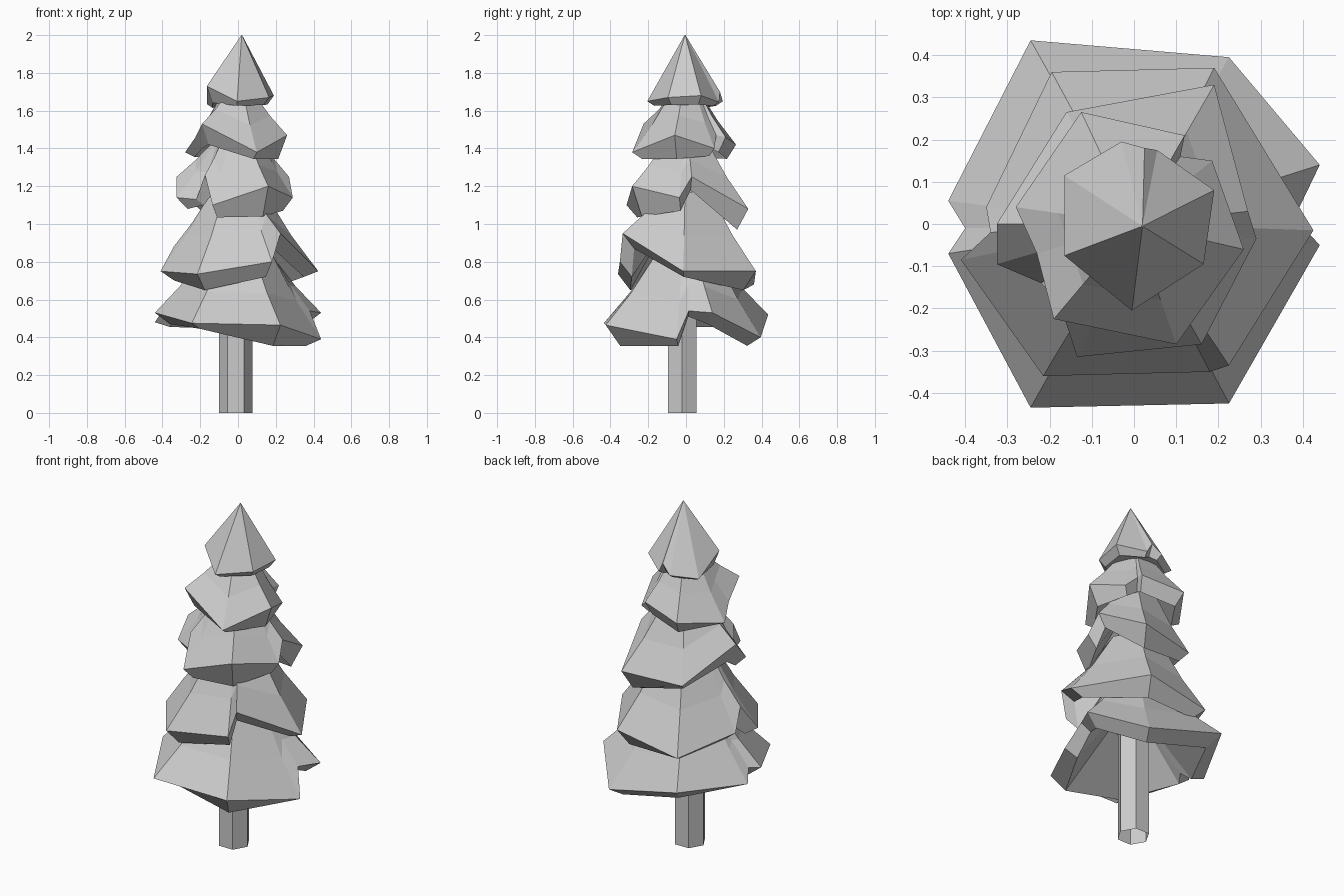
import bpy
import bmesh
import math
from mathutils import Vector

if "Cube" in bpy.data.objects:
    bpy.data.objects.remove(bpy.data.objects["Cube"])

# One plain grey for the whole tree
grey = bpy.data.materials.new("light_grey")
grey.use_nodes = True
colour = (0.6, 0.6, 0.6, 1)
grey.diffuse_color = colour
grey.node_tree.nodes["Principled BSDF"].inputs["Base Color"].default_value = colour


def loft(name, rings, capped=True):
    """Join rings of equal length with faces, optionally closing both ends."""
    bm = bmesh.new()
    rows = [[bm.verts.new(point) for point in ring] for ring in rings]
    count = len(rows[0])
    for lower, upper in zip(rows, rows[1:]):
        for i in range(count):
            j = (i + 1) % count
            bm.faces.new((lower[i], lower[j], upper[j], upper[i]))
    if capped:
        bm.faces.new(reversed(rows[0]))
        bm.faces.new(rows[-1])
    bmesh.ops.remove_doubles(bm, verts=bm.verts, dist=0.0005)
    bmesh.ops.recalc_face_normals(bm, faces=bm.faces)
    mesh = bpy.data.meshes.new(name)
    bm.to_mesh(mesh)
    bm.free()
    mesh.materials.append(grey)
    obj = bpy.data.objects.new(name, mesh)
    bpy.context.collection.objects.link(obj)


def branch_tier(name, points, floor, top, radius):
    """Skirt of drooping boughs from rim points (x, y, z, underside z)."""
    rim, neck, slope, under, hollow = [], [], [], [], []
    for x, y, z, low in points:
        p = Vector((x, y, z))
        flat = Vector((x, y, 0))
        n = flat.normalized() * radius + Vector((0, 0, top))
        s = p.lerp(n, 0.5)
        s.z = z + (top - z) * 0.45
        rim.append(p)
        neck.append(n)
        slope.append(s)
        under.append(flat * 0.82 + Vector((0, 0, low)))
        hollow.append(flat * 0.3 + Vector((0, 0, floor + (top - floor) * 0.65)))
    loft(name, [hollow, under, rim, slope, neck])


# Trunk: open hexagonal tube
def trunk_ring(z):
    angles = [math.radians(60 * i) for i in range(6)]
    return [(0.088 * math.cos(a) - 0.012, 0.088 * math.sin(a) - 0.02, z) for a in angles]


loft("trunk", [trunk_ring(0), trunk_ring(1.5)], capped=False)

# Bough tiers, each rim stepping up where one bough overlaps the next
lowest_rim = [
    (-.245, -.435, .475, .445), (.225, -.425, .465, .355), (.44, -.05, .39, .355),
    (.38, .015, .54, .51), (.44, .14, .53, .47), (.225, .395, .4, .355),
    (-.245, .435, .52, .45), (-.44, .055, .48, .455), (-.4, -.01, .54, .5),
    (-.44, -.07, .53, .47)]
branch_tier("lowest_boughs", lowest_rim, .355, .84, .18)

lower_rim = [
    (-.41, -.085, .75, .7), (-.215, -.36, .735, .65), (.18, -.35, .8, .72),
    (.225, -.335, .95, .87), (.425, -.015, .75, .72), (.19, .37, .75, .65),
    (-.195, .36, .68, .645), (-.35, .04, .75, .7), (-.34, -.02, .88, .76)]
branch_tier("lower_boughs", lower_rim, .65, 1.17, .14)

middle_rim = [
    (-.135, -.315, 1.1, 1.035), (.16, -.285, 1.2, 1.04), (.29, -.035, 1.14, 1.07),
    (.27, .03, 1.25, 1.18), (.19, .33, 1.08, .97), (-.16, .265, 1.06, 1.02),
    (-.325, 0, 1.25, 1.13), (-.325, -.095, 1.14, 1.08), (-.22, -.14, 1.13, 1.1),
    (-.175, -.19, 1.26, 1.15)]
branch_tier("middle_boughs", middle_rim, 1.03, 1.45, .12)

upper_rim = [
    (-.19, -.225, 1.53, 1.42), (.1, -.285, 1.38, 1.345), (.26, -.06, 1.47, 1.345),
    (.185, .15, 1.4, 1.36), (.11, .16, 1.47, 1.4), (.12, .21, 1.46, 1.38),
    (-.125, .265, 1.42, 1.345), (-.28, .04, 1.38, 1.355), (-.23, -.07, 1.45, 1.4)]
branch_tier("upper_boughs", upper_rim, 1.34, 1.7, .08)

# Pointed crown
crown_rim = [
    (-.165, -.075, 1.73), (-.005, -.205, 1.65), (.165, -.095, 1.67), (.19, .08, 1.68),
    (.055, .175, 1.645), (.025, .18, 1.7), (-.03, .195, 1.65), (-.165, .115, 1.635)]
crown_base = [(x * .82, y * .82, z - max(.02, (z - 1.62) * .8)) for x, y, z in crown_rim]
crown_tip = [(.02 + x * .01, -.005 + y * .01, 2) for x, y, z in crown_rim]
loft("crown", [crown_base, crown_rim, crown_tip])
